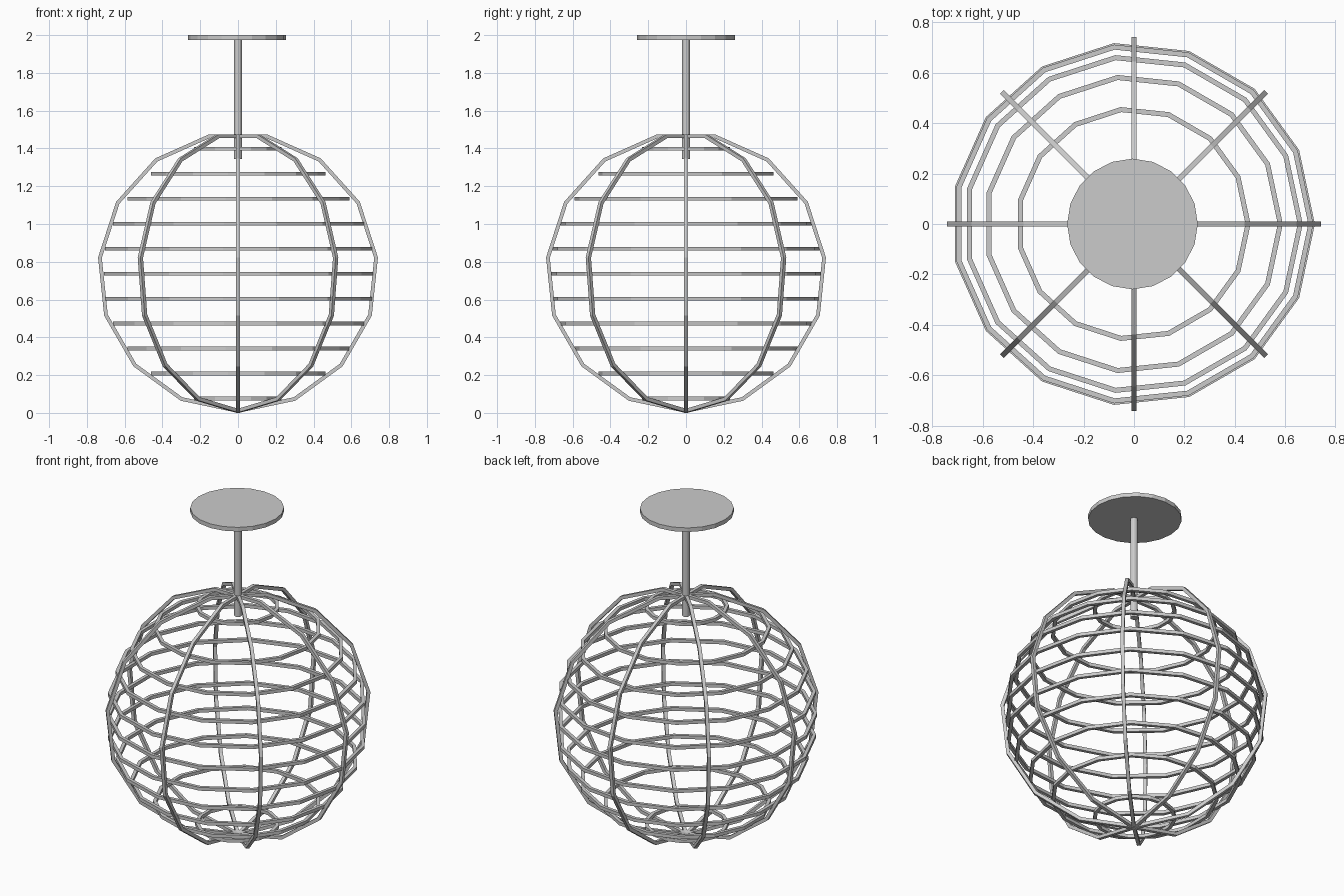
import bpy
from math import pi, sin, cos

if "Cube" in bpy.data.objects:
    bpy.data.objects.remove(bpy.data.objects["Cube"])

WIRE = 0.01      # half width of the square wire
SIDES = 15       # corners in every hoop
MID = 0.745      # height of the cage centre


def hoop(name, radius, loc, rot=(0, 0, 0)):
    """Square-section wire bent into a 15-sided loop."""
    section = [(-WIRE, -WIRE), (WIRE, -WIRE), (WIRE, WIRE), (-WIRE, WIRE)]
    verts, faces = [], []
    for i in range(SIDES):
        a = 2 * pi * i / SIDES
        n = (i + 1) % SIDES
        for k, (dr, dz) in enumerate(section):
            verts.append(((radius + dr) * cos(a), (radius + dr) * sin(a), dz))
            k2 = (k + 1) % 4
            faces.append((i * 4 + k, n * 4 + k, n * 4 + k2, i * 4 + k2))
    mesh = bpy.data.meshes.new(name)
    mesh.from_pydata(verts, [], [f[::-1] for f in faces])
    # make sure the faces point outward
    import bmesh
    bm = bmesh.new()
    bm.from_mesh(mesh)
    bmesh.ops.recalc_face_normals(bm, faces=bm.faces)
    bm.to_mesh(mesh)
    bm.free()
    ob = bpy.data.objects.new(name, mesh)
    ob.location, ob.rotation_euler = loc, rot
    bpy.context.collection.objects.link(ob)


def cylinder(name, radius, z0, z1, sides, x=0):
    bpy.ops.mesh.primitive_cylinder_add(vertices=sides, radius=radius, depth=z1 - z0,
                                        location=(x, 0, (z0 + z1) / 2))
    bpy.context.object.name = name


# Four upright hoops make the eight ribs, each with a corner at the bottom
for i in range(4):
    hoop(f"rib_hoop_{i + 1}", 0.735, (0, 0, MID), (0, pi / 2, i * pi / 4))

# Eleven level rings inside the ribs, radii from the middle outward
radii = [0.711, 0.705, 0.663, 0.584, 0.456, 0.223]
for i in range(-5, 6):
    hoop(f"level_ring_{i + 6}", radii[abs(i)], (-0.004, 0, 0.737 + i * 0.1322))

# Hanging rod and ceiling plate
cylinder("hanging_rod", 0.021, 1.345, 1.985, 12)
cylinder("ceiling_plate", 0.259, 1.975, 2.0, 20, -0.006)
